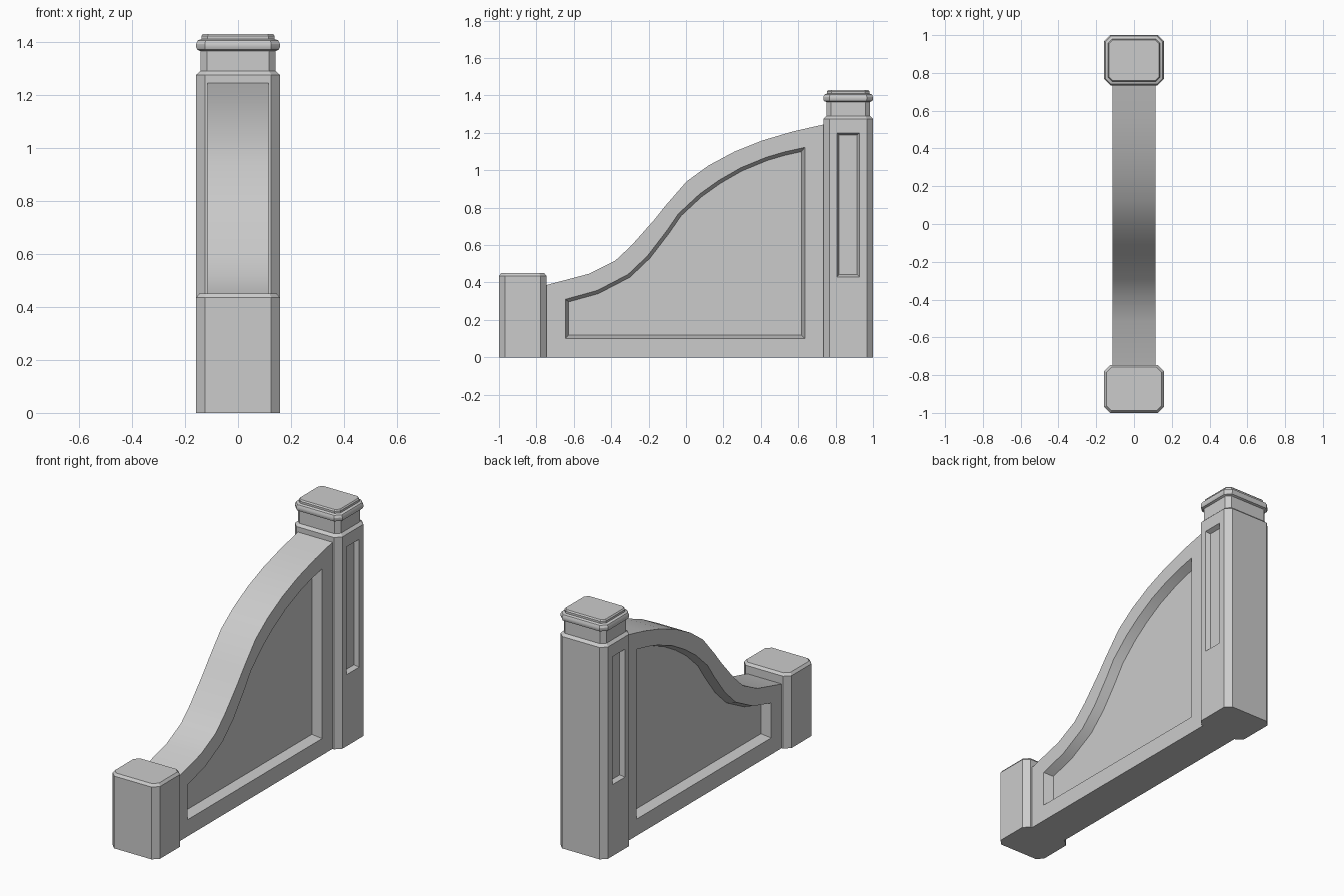
import bpy
import bmesh
from mathutils import Vector

cube = bpy.data.objects.get("Cube")
if cube:
    bpy.data.objects.remove(cube, do_unlink=True)

stone = bpy.data.materials.new("grey_stone")
stone.use_nodes = True
GREY = (0.6, 0.6, 0.6, 1)
stone.diffuse_color = GREY
stone.node_tree.nodes["Principled BSDF"].inputs["Base Color"].default_value = GREY


def finish(bm, name):
    """Turn a bmesh into a named object, smooth on curves and sharp on edges."""
    bmesh.ops.recalc_face_normals(bm, faces=bm.faces)
    mesh = bpy.data.meshes.new(name)
    bm.to_mesh(mesh)
    bm.free()
    mesh.materials.append(stone)
    obj = bpy.data.objects.new(name, mesh)
    bpy.context.collection.objects.link(obj)
    bpy.ops.object.select_all(action='DESELECT')
    obj.select_set(True)
    bpy.context.view_layer.objects.active = obj
    bpy.ops.object.shade_smooth_by_angle(angle=0.45)
    return obj


def bridge(bm, a, b):
    """Quads between two closed rings of equal length."""
    for i in range(len(a)):
        j = (i + 1) % len(a)
        bm.faces.new((a[i], a[j], b[j], b[i]))


def recess(bm, border, rim, floor):
    """Flat frame from border to rim, sloped jamb down to a floor panel."""
    rim = [bm.verts.new(p) for p in rim]
    floor = [bm.verts.new(p) for p in floor]
    bridge(bm, border, rim)
    bridge(bm, rim, floor)
    bm.faces.new(floor)


def shrink(points, d):
    """Move every edge of a counter-clockwise outline inward by d."""
    out = []
    for i, p in enumerate(points):
        p = Vector(p)
        a = (p - Vector(points[i - 1])).normalized()
        b = (Vector(points[(i + 1) % len(points)]) - p).normalized()
        na, nb = Vector((-a.y, a.x)), Vector((-b.y, b.x))
        out.append(p + (na + nb) * d / (1 + na.dot(nb)))
    return out


def post(name, y_mid, half_x, half_y, chamfer, profile):
    """Loft chamfered rectangles; profile holds (inset, height) pairs."""
    bm = bmesh.new()
    rings = []
    for inset, z in profile:
        w, d = half_x - inset, half_y - inset
        c = chamfer - inset * 0.5
        outline = [(w, c - d), (w, d - c), (w - c, d), (c - w, d),
                   (-w, d - c), (-w, c - d), (c - w, -d), (w - c, -d)]
        rings.append([bm.verts.new((x, y_mid + y, z)) for x, y in outline])
    for a, b in zip(rings, rings[1:]):
        bridge(bm, a, b)
    bm.faces.new(rings[0])
    bm.faces.new(rings[-1])
    return bm


# Low front post
bm = post("front_post", -0.873, 0.158, 0.127, 0.033,
          [(0, 0), (0, 0.435), (0.012, 0.45)])
finish(bm, "front_post")

# Tall back post with neck and moulded cap
MID, HALF = 0.867, 0.158
bm = post("back_post", MID, HALF, 0.133, 0.033,
          [(0, 0), (0, 1.275), (0.016, 1.29), (0.016, 1.365),
           (0.004, 1.37), (0, 1.38), (0, 1.392), (0.006, 1.405),
           (0.02, 1.41), (0.02, 1.422), (0.026, 1.43)])
bm.faces.ensure_lookup_table()
sides = [f for f in bm.faces
         if abs(f.calc_center_median().x) > HALF - 0.001 and f.calc_area() > 0.1]
for f in sides:
    border = list(f.verts)
    side = 1 if border[0].co.x > 0 else -1

    def corner(v, inset, depth):
        y = 0.06 - inset
        return (side * (HALF - depth),
                MID + (y if v.co.y > MID else -y),
                1.2 - inset if v.co.z > 0.6 else 0.43 + inset)
    rim = [corner(v, 0, 0) for v in border]
    floor = [corner(v, 0.012, 0.026) for v in border]
    bm.faces.remove(f)
    recess(bm, border, rim, floor)
finish(bm, "back_post")

# Curved wall with a sunken panel on each side
wall_curve = [(0.76, 1.25), (0.57, 1.207), (0.405, 1.158), (0.26, 1.1),
              (0.12, 1.025), (0.003, 0.94), (-0.11, 0.81), (-0.169, 0.736),
              (-0.292, 0.597), (-0.378, 0.517), (-0.517, 0.447), (-0.77, 0.38)]
panel_curve = [(0.635, 1.122), (0.527, 1.098), (0.431, 1.07), (0.292, 1.013),
               (0.174, 0.945), (0.072, 0.872), (-0.04, 0.768), (-0.104, 0.675),
               (-0.206, 0.542), (-0.31, 0.443), (-0.475, 0.357), (-0.645, 0.31)]
outline = [(-0.77, 0), (0.76, 0)] + wall_curve
panel = [(-0.645, 0.1), (0.635, 0.1)] + panel_curve
inner = shrink(panel, 0.018)
WALL, DEPTH = 0.115, 0.055
bm = bmesh.new()
borders = []
for side in (-1, 1):
    border = [bm.verts.new((side * WALL, y, z)) for y, z in outline]
    recess(bm, border,
           [(side * WALL, y, z) for y, z in panel],
           [(side * (WALL - DEPTH), y, z) for y, z in inner])
    borders.append(border)
bridge(bm, *borders)
finish(bm, "curved_wall")
